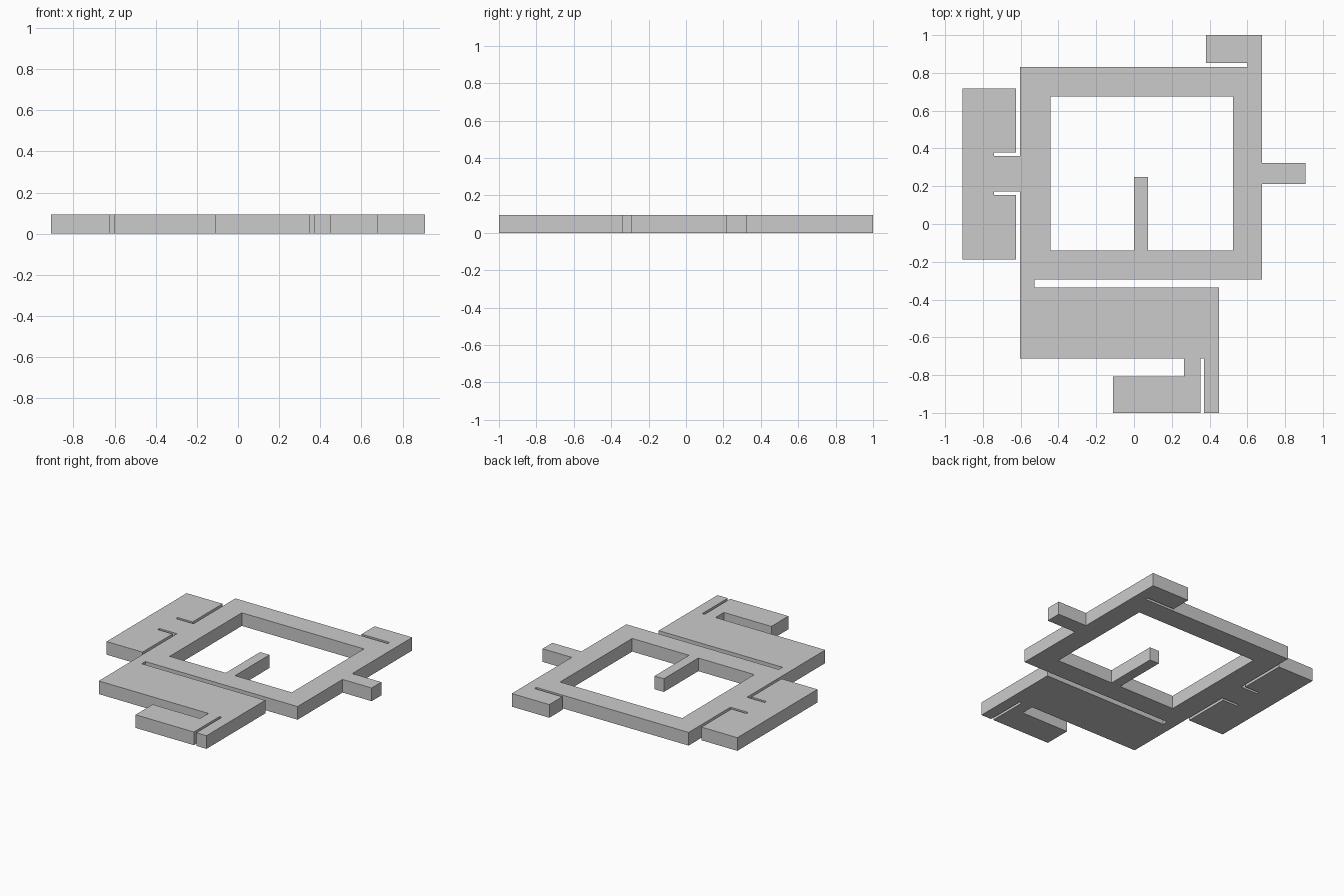
import bpy

if "Cube" in bpy.data.objects:
    bpy.data.objects.remove(bpy.data.objects["Cube"])

HEIGHT = 0.094

# Outer outline, anticlockwise from the upper left corner of the frame
outline = [
    (-0.603, 0.832), (-0.603, 0.359),
    # left side plate with two notches beside its neck
    (-0.742, 0.359), (-0.742, 0.378), (-0.624, 0.378), (-0.624, 0.717),
    (-0.908, 0.717), (-0.908, -0.188), (-0.624, -0.188), (-0.624, 0.153),
    (-0.742, 0.153), (-0.742, 0.172), (-0.603, 0.172),
    # lower block with hooked foot and narrow leg
    (-0.603, -0.712), (0.265, -0.712), (0.265, -0.807), (-0.11, -0.807),
    (-0.11, -1.0), (0.351, -1.0), (0.351, -0.712), (0.37, -0.712),
    (0.37, -1.0), (0.451, -1.0), (0.451, -0.336),
    # long slot under the frame
    (-0.527, -0.336), (-0.527, -0.295), (0.678, -0.295),
    # right tab
    (0.678, 0.213), (0.908, 0.213), (0.908, 0.323), (0.678, 0.323),
    # top hook
    (0.678, 1.0), (0.381, 1.0), (0.381, 0.853), (0.602, 0.853), (0.602, 0.832),
]

# Window opening with the inner prong
window = [
    (-0.443, 0.676), (-0.443, -0.139), (0.0, -0.139), (0.0, 0.25),
    (0.074, 0.25), (0.074, -0.139), (0.523, -0.139), (0.523, 0.676),
]


def add_loop(curve, points):
    spline = curve.splines.new('POLY')
    spline.points.add(len(points) - 1)
    for p, (x, y) in zip(spline.points, points):
        p.co = (x, y, 0, 1)
    spline.use_cyclic_u = True


# Flat profile extruded into a plate
curve = bpy.data.curves.new("maze_plate", 'CURVE')
curve.dimensions = '2D'
curve.fill_mode = 'BOTH'
curve.extrude = HEIGHT / 2
add_loop(curve, outline)
add_loop(curve, window)

plate = bpy.data.objects.new("maze_plate", curve)
plate.location.z = HEIGHT / 2
bpy.context.collection.objects.link(plate)

# Convert to a mesh and weld caps to walls
bpy.context.view_layer.objects.active = plate
plate.select_set(True)
bpy.ops.object.convert(target='MESH')
plate = bpy.context.object
bpy.ops.object.mode_set(mode='EDIT')
bpy.ops.mesh.select_all(action='SELECT')
bpy.ops.mesh.remove_doubles(threshold=0.0005)
bpy.ops.mesh.normals_make_consistent(inside=False)
bpy.ops.object.mode_set(mode='OBJECT')
bpy.ops.object.shade_flat()
